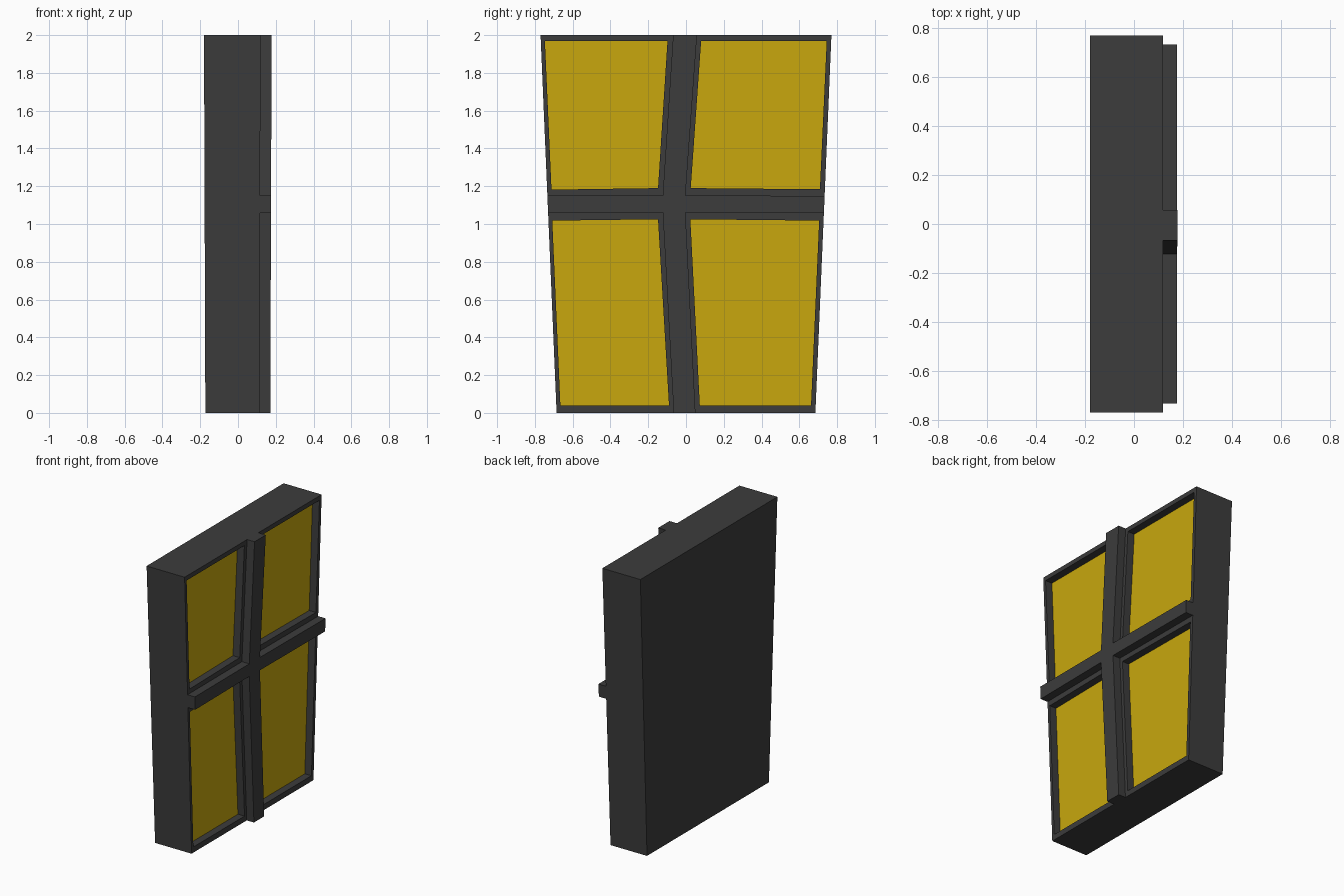
import bpy, bmesh

if "Cube" in bpy.data.objects:
    bpy.data.objects.remove(bpy.data.objects["Cube"])


def mat(name, col):
    m = bpy.data.materials.new(name)
    m.diffuse_color = (*col, 1)
    m.use_nodes = True
    m.node_tree.nodes["Principled BSDF"].inputs["Base Color"].default_value = m.diffuse_color
    return m


dark = mat("dark_frame", (0.045, 0.045, 0.045))
yellow = mat("yellow_glass", (0.58, 0.39, 0.004))


def prism(name, outline, x0, x1, material):
    """Extrude a (y, z) outline along x, slightly thicker towards the top."""
    bm = bmesh.new()
    rings = [[bm.verts.new((x * (0.96 + 0.02 * z), y, z)) for y, z in outline]
             for x in (x0, x1)]
    n = len(outline)
    bm.faces.new(rings[0])
    bm.faces.new(rings[1])
    for i in range(n):
        j = (i + 1) % n
        bm.faces.new((rings[0][i], rings[0][j], rings[1][j], rings[1][i]))
    bmesh.ops.recalc_face_normals(bm, faces=bm.faces)
    me = bpy.data.meshes.new(name)
    bm.to_mesh(me)
    bm.free()
    me.materials.append(material)
    ob = bpy.data.objects.new(name, me)
    bpy.context.collection.objects.link(ob)
    return ob


# Tapered window block
frame = prism("window_frame",
              [(-0.685, 0), (0.685, 0), (0.77, 2), (-0.77, 2)], -0.18, 0.119, dark)

# Recessed openings, each with a coloured pane on its floor
openings = {
    "upper_left": [(-0.712, 1.182), (-0.148, 1.19), (-0.098, 1.968), (-0.747, 1.968)],
    "upper_right": [(0.025, 1.19), (0.709, 1.184), (0.745, 1.968), (0.08, 1.968)],
    "lower_left": [(-0.665, 0.04), (-0.09, 0.04), (-0.148, 1.025), (-0.708, 1.018)],
    "lower_right": [(0.073, 0.04), (0.662, 0.04), (0.705, 1.018), (0.023, 1.025)],
}
for name, outline in openings.items():
    cutter = prism(name + "_cutter", outline, 0.062, 0.2, dark)
    cutter.hide_render = True
    cutter.hide_set(True)
    cut = frame.modifiers.new(name, 'BOOLEAN')
    cut.operation = 'DIFFERENCE'
    cut.solver = 'EXACT'
    cut.object = cutter
    prism(name + "_pane", outline, 0.055, 0.065, yellow)

# Apply the cuts and remove the helpers
bpy.context.view_layer.update()
graph = bpy.context.evaluated_depsgraph_get()
frame_mesh = bpy.data.meshes.new_from_object(frame.evaluated_get(graph))
frame.modifiers.clear()
frame.data = frame_mesh
for name in openings:
    bpy.data.objects.remove(bpy.data.objects[name + "_cutter"])

# Raised crooked glazing bars
prism("cross_bars",
      [(-0.065, 0), (0.05, 0), (-0.003, 1.06), (0.73, 1.057), (0.734, 1.148),
       (-0.003, 1.152), (0.058, 2), (-0.068, 2), (-0.123, 1.152),
       (-0.734, 1.15), (-0.73, 1.057), (-0.123, 1.062)],
      0.115, 0.178, dark)
